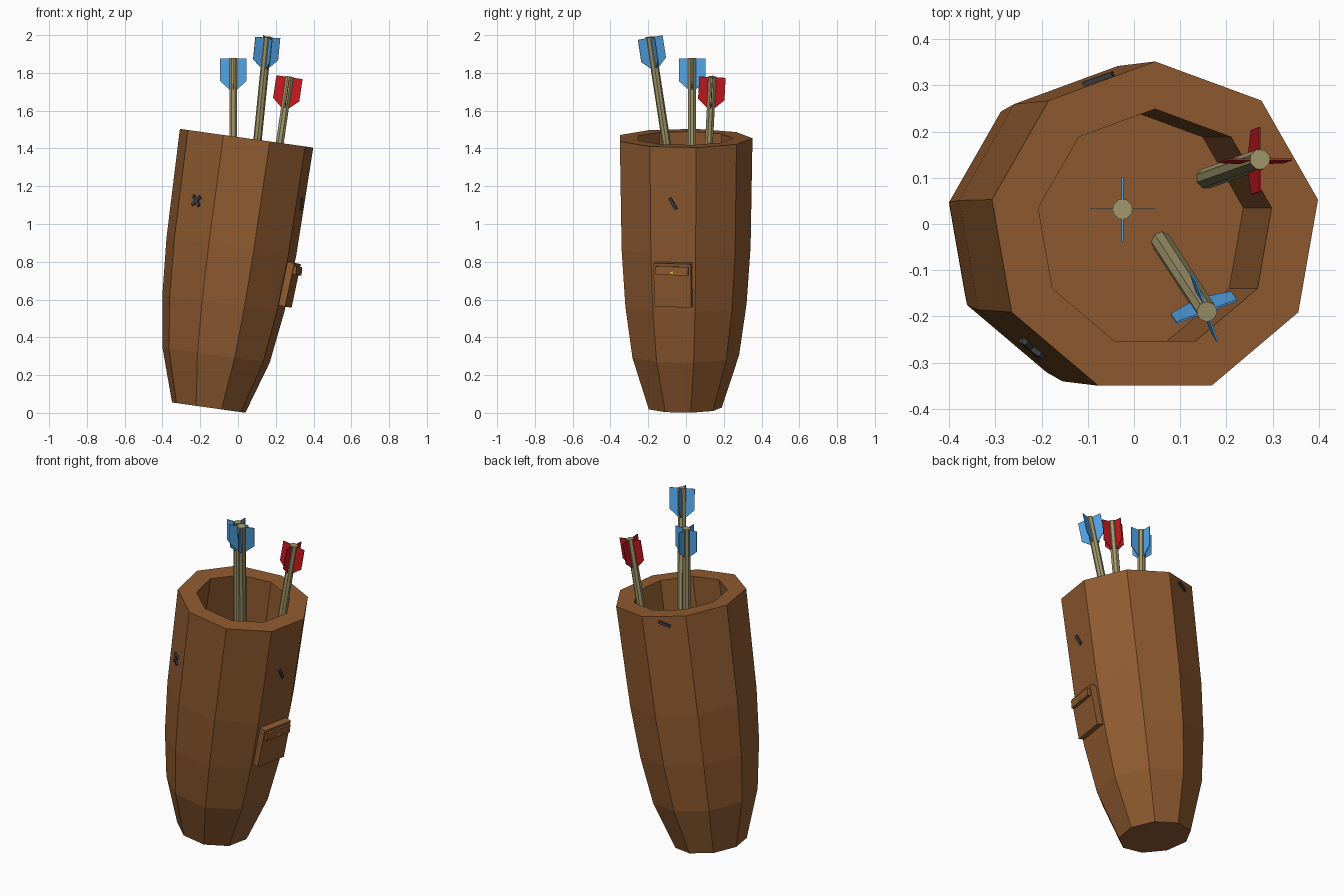
import bpy, bmesh
from math import radians, sin, cos, pi
from mathutils import Matrix, Vector

if "Cube" in bpy.data.objects:
    bpy.data.objects.remove(bpy.data.objects["Cube"])


def material(name, rgb):
    m = bpy.data.materials.new(name)
    m.diffuse_color = (*rgb, 1)
    m.use_nodes = True
    m.node_tree.nodes["Principled BSDF"].inputs["Base Color"].default_value = m.diffuse_color
    return m


leather = material("leather", (0.28, 0.105, 0.03))
wood = material("wood", (0.36, 0.31, 0.15))
blue = material("blue_feather", (0.085, 0.38, 0.80))
red = material("red_feather", (0.58, 0.01, 0.014))
thread = material("thread", (0.045, 0.047, 0.053))
brass = material("brass", (0.75, 0.45, 0.05))


def finish(name, bm, mat, matrix):
    bmesh.ops.recalc_face_normals(bm, faces=bm.faces)
    me = bpy.data.meshes.new(name)
    bm.to_mesh(me)
    bm.free()
    me.materials.append(mat)
    ob = bpy.data.objects.new(name, me)
    ob.matrix_world = matrix
    bpy.context.collection.objects.link(ob)
    return ob


def rot(deg, axis):
    return Matrix.Rotation(radians(deg), 4, axis)


def box(name, size, mat, matrix):
    bm = bmesh.new()
    bmesh.ops.create_cube(bm, size=1)
    bmesh.ops.scale(bm, vec=size, verts=bm.verts)
    return finish(name, bm, mat, matrix)


# Quiver body: nine-sided tapered tube, hollow at the top, leaning to +x
QUIVER = Matrix.Translation((-0.155, -0.01, 0.028)) @ rot(8, 'Y')
SIDES = 9
profile = [(0.199, 0), (0.291, 0.28), (0.331, 0.557), (0.352, 0.86),
           (0.362, 1.44), (0.259, 1.44), (0.259, 1.0)]
bm = bmesh.new()
rings = []
for r, z in profile:
    angles = [pi / 2 + 2 * pi * k / SIDES for k in range(SIDES)]
    rings.append([bm.verts.new((r * cos(a), r * sin(a), z)) for a in angles])
for lo, hi in zip(rings, rings[1:]):
    for k in range(SIDES):
        j = (k + 1) % SIDES
        bm.faces.new((lo[k], lo[j], hi[j], hi[k]))
bm.faces.new(rings[0])
bm.faces.new(rings[-1])
finish("quiver_body", bm, leather, QUIVER)


# Frame on a side panel: x points outward, z up along the panel
def panel(azimuth, height, radius, tilt):
    return (QUIVER @ rot(azimuth, 'Z') @ Matrix.Translation((radius, 0, height))
            @ rot(tilt, 'Y'))


# Pocket with flap and clasp
pocket = panel(-10, 0.704, 0.336, 4)
box("pocket", (0.042, 0.2, 0.235), leather, pocket)
flap = pocket @ Matrix.Translation((0.026, 0, 0.08)) @ rot(-8, 'Y')
box("pocket_flap", (0.022, 0.175, 0.045), leather, flap)
box("pocket_clasp", (0.01, 0.016, 0.013), brass,
    flap @ Matrix.Translation((0.01, 0, -0.008)))

# Stitches: (azimuth, height, radius, roll)
for i, (az, h, r, roll) in enumerate([(-10, 1.137, 0.337, 30), (110, 1.396, 0.341, 65),
                                      (-130, 1.075, 0.336, 45), (-130, 1.075, 0.336, -45)]):
    box(f"stitch_{i + 1}", (0.018, 0.016, 0.07), thread, panel(az, h, r, 1) @ rot(roll, 'X'))


# Arrows: octagonal shaft with four vanes at the tail
def arrow(name, foot, tip, spin, vane_mat):
    foot, tip = Vector(foot), Vector(tip)
    axis = tip - foot
    length = axis.length
    frame = (Matrix.Translation(tip) @ Vector((0, 0, 1)).rotation_difference(axis)
             .to_matrix().to_4x4() @ rot(spin, 'Z'))
    bm = bmesh.new()
    bmesh.ops.create_cone(bm, cap_ends=True, segments=8, radius1=0.0225, radius2=0.0225,
                          depth=length,
                          matrix=Matrix.Translation((0, 0, -length / 2)) @ rot(22.5, 'Z'))
    finish(name + "_shaft", bm, wood, frame)

    bm = bmesh.new()
    outline = [(0.01, -0.003), (0.07, -0.003), (0.07, -0.123), (0.02, -0.168), (0.01, -0.168)]
    for k in range(4):
        turn = rot(90 * k, 'Z')
        a, b = ([bm.verts.new(turn @ Vector((x, y, z))) for x, z in outline]
                for y in (-0.002, 0.002))
        bm.faces.new(a)
        bm.faces.new(b)
        for i in range(5):
            j = (i + 1) % 5
            bm.faces.new((a[i], a[j], b[j], b[i]))
    finish(name + "_vanes", bm, vane_mat, frame)


arrow("middle_arrow", (-0.025, 0.032, 0.98), (-0.025, 0.032, 1.88), 0, blue)
arrow("tall_arrow", (0.057, -0.035, 0.98), (0.158, -0.19, 1.99), 20, blue)
arrow("red_arrow", (0.155, 0.098, 0.98), (0.273, 0.14, 1.78), 0, red)
